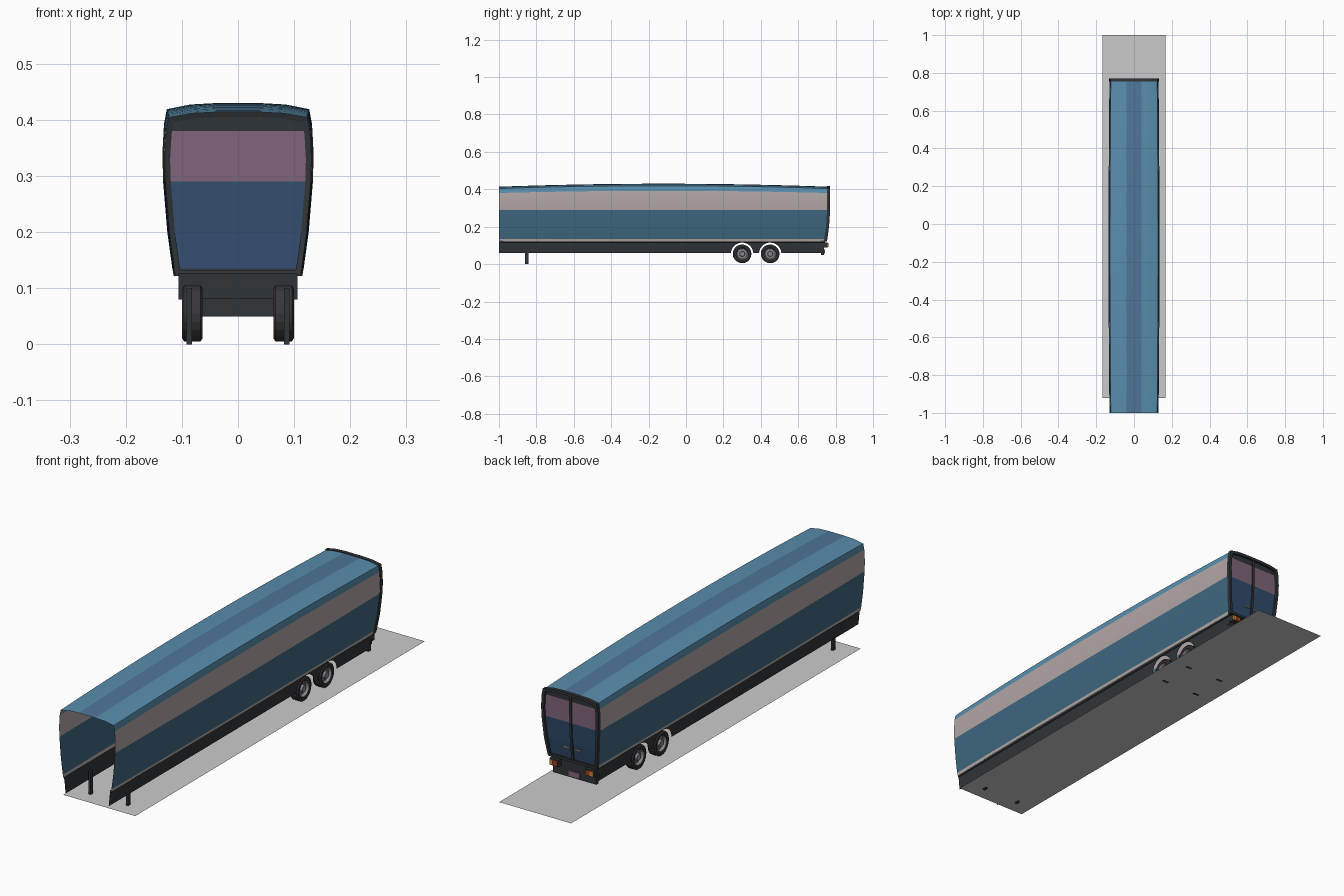
import bpy, bmesh, math
from mathutils import Vector, Matrix

if "Cube" in bpy.data.objects:
    bpy.data.objects.remove(bpy.data.objects["Cube"])


def mat(name, r, g, b):
    m = bpy.data.materials.new(name)
    m.diffuse_color = (r, g, b, 1)
    m.use_nodes = True
    m.node_tree.nodes["Principled BSDF"].inputs["Base Color"].default_value = m.diffuse_color
    return m


BLUE = mat("roof_blue", 0.10, 0.27, 0.42)
DEEP = mat("roof_centre_blue", 0.08, 0.18, 0.32)
WALL = mat("wall_blue", 0.05, 0.14, 0.22)
STRIPE = mat("stripe", 0.45, 0.38, 0.38)
DARK = mat("dark_frame", 0.03, 0.035, 0.04)
TRIM = mat("trim", 0.45, 0.4, 0.38)
PINK = mat("door_upper", 0.22, 0.13, 0.2)
NAVY = mat("door_lower", 0.03, 0.07, 0.15)
RUBBER = mat("rubber", 0.04, 0.04, 0.045)
METAL = mat("metal", 0.25, 0.25, 0.27)
RED = mat("lamp_red", 0.4, 0.05, 0.02)
AMBER = mat("lamp_amber", 0.7, 0.25, 0.03)


def make(name, verts, faces, mats=(), ids=None, smooth=None):
    me = bpy.data.meshes.new(name)
    me.from_pydata([tuple(v) for v in verts], [], faces)
    for m in mats:
        me.materials.append(m)
    if ids:
        me.polygons.foreach_set("material_index", ids)
    o = bpy.data.objects.new(name, me)
    bpy.context.collection.objects.link(o)
    if smooth:
        bpy.ops.object.select_all(action='DESELECT')
        o.select_set(True)
        bpy.context.view_layer.objects.active = o
        bpy.ops.object.shade_smooth_by_angle(angle=math.radians(smooth))
    return o


def box(name, x, y, z, m):
    v = [(a, b, c) for a in x for b in y for c in z]
    f = [(0, 1, 3, 2), (4, 6, 7, 5), (0, 4, 5, 1), (2, 3, 7, 6), (0, 2, 6, 4), (1, 5, 7, 3)]
    return make(name, v, f, [m])


def span(s, a, b):
    return sorted((s * a, s * b))


# Body cross-section, from the wall foot to the roof centre
HALF = [(0.1145, 0.122), (0.117, 0.135), (0.126, 0.20), (0.1335, 0.29), (0.1348, 0.34),
        (0.132, 0.392), (0.127, 0.419), (0.085, 0.4275), (0.04, 0.43)]
FULL = HALF + [(-x, z) for x, z in reversed(HALF)]


def rear_y(z):
    return 0.763 - 0.4 * max(0, 0.32 - z) ** 2 * 1.1


def bulge(y):
    return ((y + 0.12) / 0.88) ** 2


def section(y, scale=1.0):
    b = bulge(y)
    return [(x * (1 - 0.035 * b) * scale, z - max(0, z - 0.29) * 0.115 * b) for x, z in FULL]


# Bowed body shell, open at the front and underneath
ST = 18
n = len(FULL)
verts, faces, ids = [], [], []
for i in range(ST + 1):
    t = i / ST
    for x, z in section(-1 + 1.763 * t):
        verts.append((x, -1 + t * (1 + rear_y(z)), z))
BAND = [0, 1, 1, 2, 2, 3, 3, 3, 4]
for i in range(ST):
    for j in range(n - 1):
        faces.append((i * n + j, (i + 1) * n + j, (i + 1) * n + j + 1, i * n + j + 1))
        ids.append(BAND[min(j, n - 2 - j)])
make("trailer_body", verts, faces, [TRIM, WALL, STRIPE, BLUE, DEEP], ids, 12)

# Dark frame around the rear doors
rear = section(0.763)
zc = 0.27


def ring(s, dy):
    return [(x * s, rear_y(z) + dy, zc + (z - zc) * (s if z > zc else 1)) for x, z in rear]


inner = [(x * 0.93, rear_y(z) + 0.008, zc + (z - zc) * (0.94 if z > zc else 0.93)) for x, z in rear]
rings = [ring(1.02, -0.008), ring(1.02, 0.008), inner, [(x, y - 0.012, z) for x, y, z in inner]]
fv = [p for r in rings for p in r]
ff = [(r * n + j, r * n + (j + 1) % n, ((r + 1) % 4) * n + (j + 1) % n, ((r + 1) % 4) * n + j)
      for r in range(4) for j in range(n)]
make("rear_frame", fv, ff, [DARK])

# Rear doors: lower and upper colour bands
h = len(HALF)
dv = [(x, rear_y(z) - 0.002, z) for x, z in rear]
df = [(j, n - 1 - j, n - 2 - j, j + 1) for j in range(h - 1)]
make("rear_doors", dv, df, [NAVY, PINK, DARK], [2, 0, 0, 1, 1, 2, 2, 2])


# Door seam, lock rods and handles
def rear_strip(name, x, z0, z1, out, m):
    zs = [z0 + (z1 - z0) * k / 5 for k in range(6)]
    v = []
    for z in zs:
        y = rear_y(z)
        v += [(x[0], y - 0.001, z), (x[0], y + out, z), (x[1], y + out, z), (x[1], y - 0.001, z)]
    f = [(4 * k + a, 4 * k + (a + 1) % 4, 4 * k + 4 + (a + 1) % 4, 4 * k + 4 + a)
         for k in range(5) for a in range(4)]
    return make(name, v, f + [(0, 1, 2, 3), (20, 23, 22, 21)], [m])


rear_strip("door_seam", (-0.005, 0.005), 0.13, 0.405, 0.004, DARK)
for s in (-1, 1):
    rear_strip("door_handle", span(s, 0.012, 0.04), 0.178, 0.183, 0.006, TRIM)

# Side skirts with wheel arches, and the pale rail above them
AXLES = (0.30, 0.45)
WZ = 0.055


def skirt_x(z):
    return 0.100 + (z - 0.06) * 0.1


outline = [(-1, 0.127), (-1, 0.06)]
for ay in AXLES:
    a0 = math.asin(0.005 / 0.06)
    for k in range(17):
        a = math.pi - a0 - (math.pi - 2 * a0) * k / 16
        outline.append((ay + 0.06 * math.cos(a), WZ + 0.06 * math.sin(a)))
outline += [(0.735, 0.06), (0.745, 0.127)]
for s in (-1, 1):
    make("side_skirt", [(s * skirt_x(z), y, z) for y, z in outline],
         [tuple(range(len(outline)))], [DARK])
    make("skirt_crease", [(s * (skirt_x(z) + d), y, z) for z, d in ((0.127, 0.001), (0.118, 0.003), (0.116, 0))
                          for y in (-1, 0.74)], [(0, 1, 3, 2), (2, 3, 5, 4)], [DARK])
    make("lower_rail", [(s * 0.106, -1, 0.127), (s * 0.106, 0.745, 0.127),
                        (s * 0.111, 0.745, 0.122), (s * 0.111, -1, 0.122)], [(0, 1, 2, 3)], [TRIM])


# Wheels, lathed about the axle: (offset inwards from outer face, radius)
PROFILE = [(0.005, 0.0), (0.003, 0.010), (0.003, 0.013), (0.012, 0.015), (0.014, 0.027),
           (0.004, 0.031), (0.001, 0.034), (0.0, 0.043), (0.004, 0.050), (0.033, 0.050),
           (0.037, 0.044), (0.037, 0.028), (0.030, 0.0)]
SIDES = 20


def wheel(s, ay):
    v = [(s * (0.100 - d), ay + r * math.cos(2 * math.pi * k / SIDES), WZ + r * math.sin(2 * math.pi * k / SIDES))
         for d, r in PROFILE for k in range(SIDES)]
    f, mi = [], []
    for p in range(len(PROFILE) - 1):
        for k in range(SIDES):
            q = (k + 1) % SIDES
            f.append((p * SIDES + k, p * SIDES + q, (p + 1) * SIDES + q, (p + 1) * SIDES + k))
            mi.append(1 if p < 5 else 0)
    o = make("wheel", v, f, [RUBBER, METAL], mi)
    bm = bmesh.new()
    bm.from_mesh(o.data)
    bmesh.ops.remove_doubles(bm, verts=bm.verts, dist=1e-5)
    bmesh.ops.recalc_face_normals(bm, faces=bm.faces)
    bm.to_mesh(o.data)
    bm.free()


for s in (-1, 1):
    for ay in AXLES:
        wheel(s, ay)
        for k in range(8):
            a = k * math.pi / 4
            y, z = ay + 0.021 * math.cos(a), WZ + 0.021 * math.sin(a)
            box("wheel_nut", span(s, 0.085, 0.090), (y - 0.002, y + 0.002), (z - 0.002, z + 0.002), METAL)
    # Landing legs and rear lamps
    box("landing_leg", span(s, 0.082, 0.092), (-0.86, -0.843), (0.0, 0.10), DARK)
    box("lamp_housing", span(s, 0.062, 0.103), (0.735, 0.757), (0.088, 0.116), DARK)
    box("tail_lamp", span(s, 0.066, 0.084), (0.755, 0.761), (0.092, 0.112), RED)
    box("turn_lamp", span(s, 0.086, 0.101), (0.755, 0.761), (0.092, 0.112), AMBER)

# Rear crossmember, bumper and blank plate
box("rear_crossmember", (-0.106, 0.106), (0.725, 0.738), (0.08, 0.127), DARK)
box("rear_bumper", (-0.1, 0.1), (0.722, 0.738), (0.05, 0.082), DARK)
box("plate", (-0.025, 0.025), (0.737, 0.742), (0.056, 0.078), PINK)

# Flat base sheet under the trailer
make("base_sheet", [(-0.167, -0.92, 0.006), (0.167, -0.92, 0.006), (0.167, 1, 0.006), (-0.167, 1, 0.006)],
     [(0, 1, 2, 3)])
